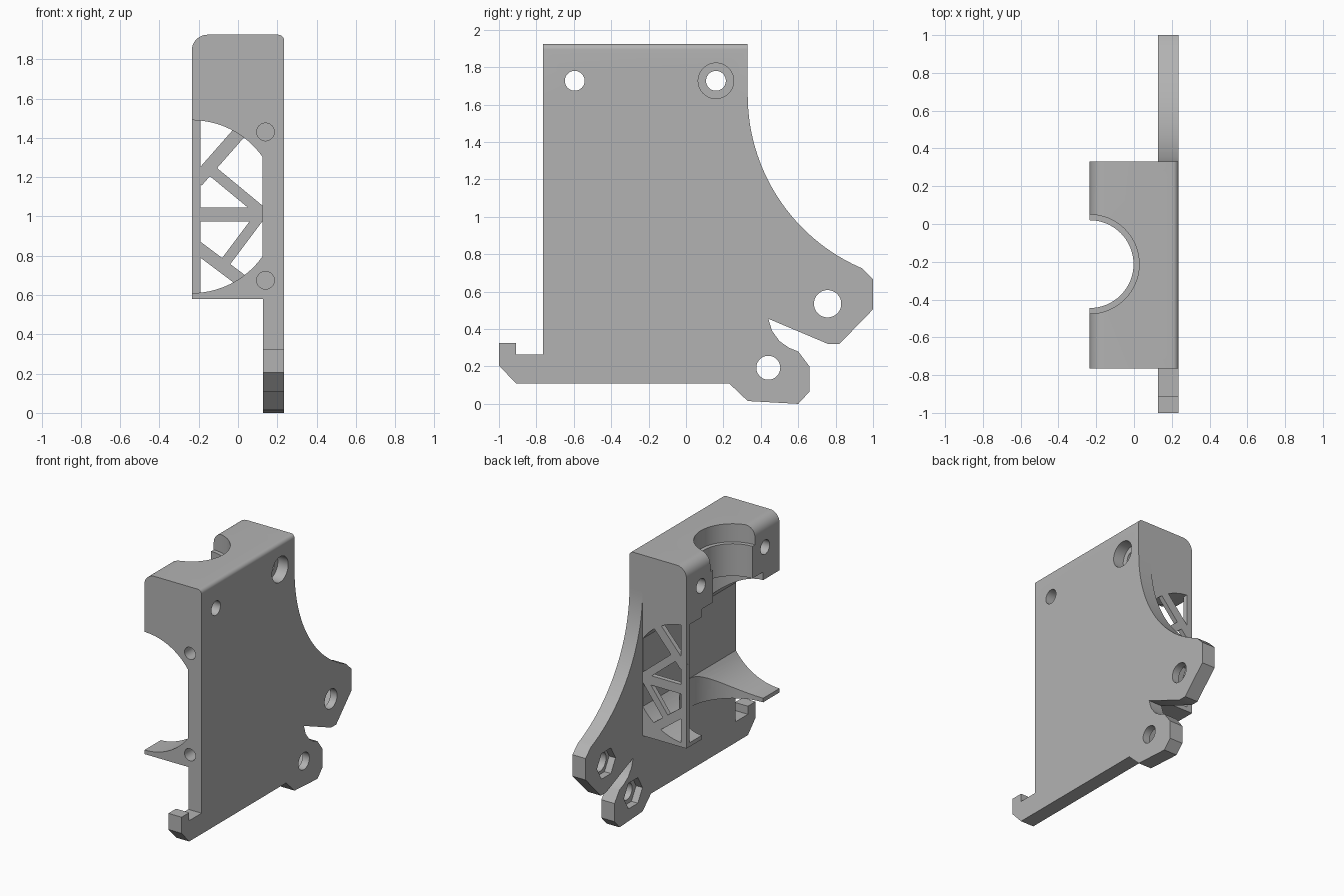
import bpy, bmesh, math
from mathutils import Vector

cube = bpy.data.objects.get("Cube")
if cube:
    bpy.data.objects.remove(cube, do_unlink=True)

grey = bpy.data.materials.new("plain grey")
grey.use_nodes = True
COLOUR = (0.45, 0.45, 0.45, 1)
grey.diffuse_color = COLOUR
grey.node_tree.nodes["Principled BSDF"].inputs["Base Color"].default_value = COLOUR


def arc(cx, cy, r, start, end, n):
    """Points on an arc, angles in degrees."""
    angles = [math.radians(start + (end - start) * i / n) for i in range(n + 1)]
    return [(cx + r * math.cos(a), cy + r * math.sin(a)) for a in angles]


def prism(name, pts, axis, lo, hi):
    """Extrude a 2D outline along x, y or z."""
    place = {"x": lambda p, d: (d, p[0], p[1]),
             "y": lambda p, d: (p[0], d, p[1]),
             "z": lambda p, d: (p[0], p[1], d)}[axis]
    bm = bmesh.new()
    face = bm.faces.new([bm.verts.new(place(p, lo)) for p in pts])
    ext = bmesh.ops.extrude_face_region(bm, geom=[face])
    shift = Vector(place((0, 0), hi - lo))
    moved = [v for v in ext["geom"] if isinstance(v, bmesh.types.BMVert)]
    bmesh.ops.translate(bm, verts=moved, vec=shift)
    bmesh.ops.recalc_face_normals(bm, faces=bm.faces)
    mesh = bpy.data.meshes.new(name)
    bm.to_mesh(mesh)
    bm.free()
    mesh.materials.append(grey)
    ob = bpy.data.objects.new(name, mesh)
    bpy.context.collection.objects.link(ob)
    return ob


def drill(name, a, b, r, axis, lo, hi, sides=48):
    return prism(name, arc(a, b, r, 0, 360, sides)[:-1], axis, lo, hi)


def combine(target, tool, operation):
    mod = target.modifiers.new(operation, "BOOLEAN")
    mod.operation, mod.solver, mod.object = operation, "EXACT", tool
    bpy.context.view_layer.objects.active = target
    bpy.ops.object.modifier_apply(modifier=mod.name)
    bpy.data.objects.remove(tool, do_unlink=True)


LEFT, INNER, RIGHT = -0.235, 0.127, 0.235
FRONT, BACK = -0.765, 0.33
TOP, MID_Y, OPEN_Z = 1.925, -0.2125, 1.05

# Side plate with hook, swept rear edge and two lugs
R = 1.006
plate = [(-1, .325), (-.91, .325), (-.91, .265), (FRONT, .265), (FRONT, 1.65)]
plate += arc(BACK + R, 1.65, R, 180, 246.8, 40)
plate += [(1, .665), (1, .505), (.82, .32), (.76, .32), (.44, .455),
          (.46, .39), (.5, .335), (.55, .3), (.6, .28), (.66, .2),
          (.66, .065), (.6, 0), (.33, .015), (.23, .11), (-.91, .11), (-1, .205)]
bracket = prism("mounting_bracket", plate, "x", INNER, RIGHT)

# Block with rounded top corners
block = [(LEFT, .58), (INNER, .58), (INNER, 1.65), (RIGHT, 1.65)]
block += arc(RIGHT - .03, TOP - .03, .03, 0, 90, 8)
block += arc(LEFT + .08, TOP - .08, .08, 90, 180, 12)
combine(bracket, prism("block", block, "y", FRONT, BACK), "UNION")

# Round opening from front to back, flattened against the plate
flat = math.degrees(math.acos((0.125 - LEFT) / .44))
opening = arc(LEFT, OPEN_Z, .44, flat, 360 - flat, 80)

cutters = [
    prism("opening", opening, "y", -1.2, 1.2),
    # Stepped upright bore
    drill("cavity", LEFT, MID_Y, .36, "z", .4, 1.55, 80),
    drill("bore", LEFT, MID_Y, .2325, "z", 1.4, 2.1, 64),
    drill("bore_seat", LEFT, MID_Y, .2625, "z", 1.79, 2.1, 64),
    # Cross holes near the top, one counterbored
    drill("cross_hole", -.595, 1.727, .053, "x", -.5, .5),
    drill("cross_hole", .16, 1.727, .053, "x", -.5, .5),
    drill("counterbore", .16, 1.727, .095, "x", .15, .5),
]
# Blind screw holes in the front
for z in (1.43, .675):
    cutters.append(drill("screw_hole", .14, z, .045, "y", -1.2, -.45))
# Lug holes with hexagonal nut pockets
for y, z, r in ((.757, .535, .073), (.44, .193, .064)):
    cutters.append(drill("lug_hole", y, z, r, "x", -.5, .5))
    cutters.append(drill("nut_pocket", y, z, .11, "x", 0, .18, 6))
for cutter in cutters:
    combine(bracket, cutter, "DIFFERENCE")

# Thin lattice across the back of the opening
GRILLE_Y = BACK - .035


def bar(name, start, end, width):
    a, b = Vector(start), Vector(end)
    along = (b - a).normalized()
    side = Vector((-along.y, along.x)) * width / 2
    return prism(name, [a + side, b + side, b - side, a - side], "y", GRILLE_Y, BACK)


bars = [
    ("grille_post", (-.2125, .6), (-.2125, 1.5), .045),
    ("grille_crossbar", (-.2, 1.01), (.14, 1.01), .07),
    ("grille_upper_outer", (-.21, 1.18), (.01, 1.43), .068),
    ("grille_upper_inner", (-.13, 1.23), (.13, 1.015), .055),
    ("grille_lower_inner", (.11, 1.0), (-.075, .753), .052),
    ("grille_lower_outer", (-.21, .845), (.02, .672), .065),
]
parts = [bracket] + [bar(*spec) for spec in bars]

# Smooth curved walls, keep edges sharp
bpy.ops.object.select_all(action="DESELECT")
for ob in parts:
    ob.select_set(True)
bpy.context.view_layer.objects.active = bracket
bpy.ops.object.shade_smooth_by_angle(angle=math.radians(25))
